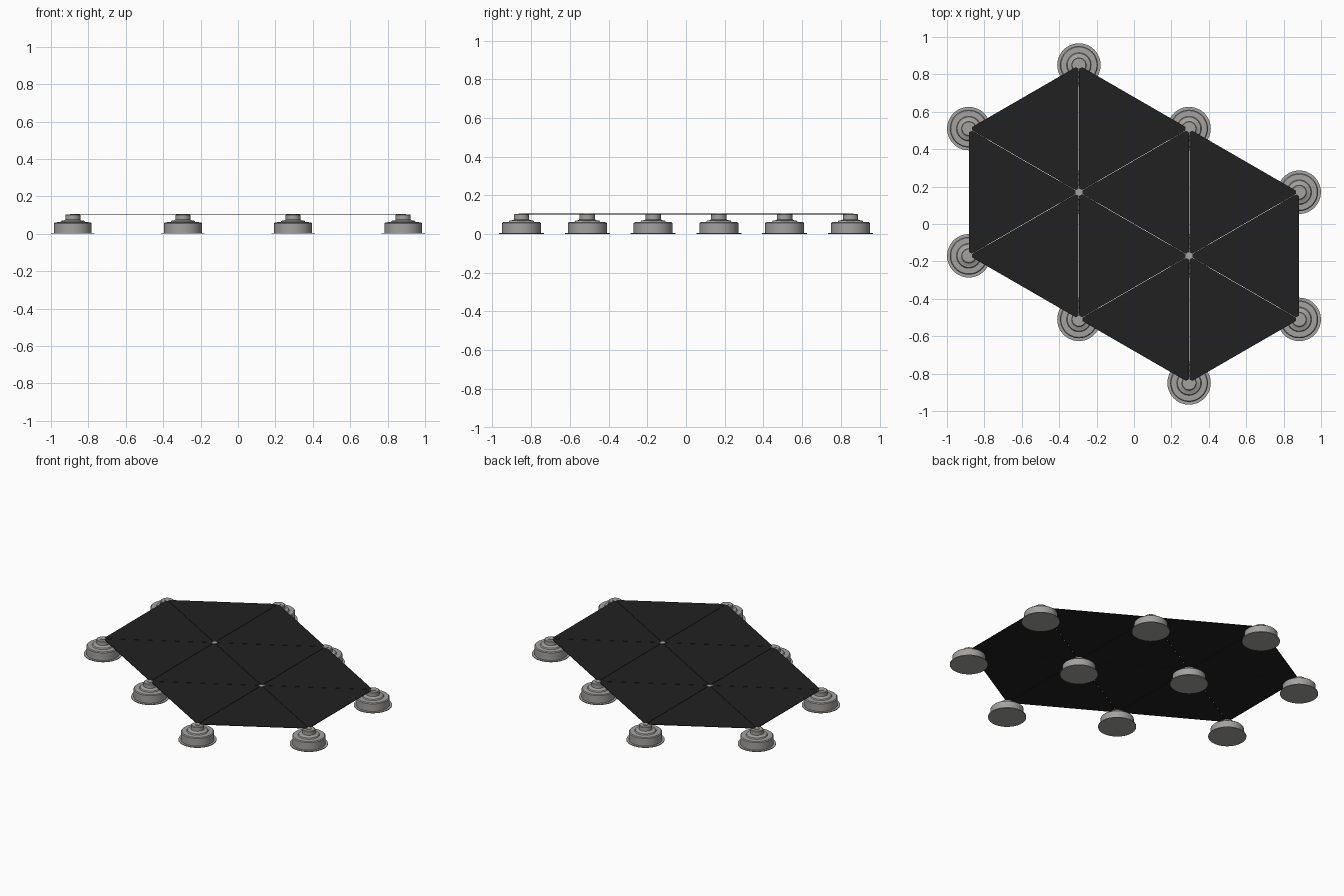
import bpy, bmesh, math
from mathutils import Vector

cube = bpy.data.objects.get("Cube")
if cube:
    bpy.data.objects.remove(cube, do_unlink=True)


def material(name, rgb):
    m = bpy.data.materials.new(name)
    m.use_nodes = True
    m.diffuse_color = (*rgb, 1)
    m.node_tree.nodes["Principled BSDF"].inputs["Base Color"].default_value = (*rgb, 1)
    return m


metal = material("warm grey metal", (0.37, 0.36, 0.35))
black = material("black panel", (0.015, 0.015, 0.015))

# Triangular lattice of support positions
PITCH = 0.68
DX = PITCH * math.sqrt(3) / 2
COLUMNS = {-1.5: (0.75, -0.25), -0.5: (1.25, 0.25, -0.75),
           0.5: (0.75, -0.25, -1.25), 1.5: (0.25, -0.75)}
points = [Vector((cx * DX, cy * PITCH, 0)) for cx, ys in COLUMNS.items() for cy in ys]

# Stepped foot: flange, drum, collar, post and locating pin (radius, height)
PROFILE = [(0.116, 0), (0.116, 0.005), (0.101, 0.005), (0.101, 0.056), (0.096, 0.061),
           (0.066, 0.062), (0.062, 0.069), (0.045, 0.072), (0.04, 0.076), (0.04, 0.1),
           (0.036, 0.103), (0.016, 0.103), (0.016, 0.106)]
SIDES = 48


def foot_mesh():
    bm = bmesh.new()
    rings = []
    for r, z in PROFILE:
        rings.append([bm.verts.new((r * math.cos(a), r * math.sin(a), z))
                      for a in (math.tau * i / SIDES for i in range(SIDES))])
    for low, high in zip(rings, rings[1:]):
        for i in range(SIDES):
            j = (i + 1) % SIDES
            bm.faces.new((low[i], low[j], high[j], high[i]))
    bm.faces.new(rings[0][::-1])
    bm.faces.new(rings[-1])
    mesh = bpy.data.meshes.new("foot")
    bm.to_mesh(mesh)
    bm.free()
    mesh.materials.append(metal)
    return mesh


foot = foot_mesh()
for i, p in enumerate(points):
    obj = bpy.data.objects.new(f"support_foot_{i + 1}", foot)
    obj.location = p
    bpy.context.collection.objects.link(obj)
    obj.select_set(True)
    bpy.context.view_layer.objects.active = obj
bpy.ops.object.shade_smooth_by_angle(angle=math.radians(30))

# Thin triangular panels with clipped corners and a narrow seam between them
GAP, CLIP, BOTTOM, TOP = 0.0012, 0.018, 0.102, 0.1055


def add_panel(index, tri):
    centre = sum(tri, Vector()) / 3
    inset = [p + (centre - p).normalized() * GAP * 2 for p in tri]
    outline = []
    for k, p in enumerate(inset):
        for q in (inset[k - 1], inset[(k + 1) % 3]):
            outline.append(p + (q - p).normalized() * CLIP)
    bm = bmesh.new()
    face = bm.faces.new([bm.verts.new((v.x, v.y, BOTTOM)) for v in outline])
    top = bmesh.ops.extrude_face_region(bm, geom=[face])
    bmesh.ops.translate(bm, vec=(0, 0, TOP - BOTTOM),
                        verts=[v for v in top["geom"] if isinstance(v, bmesh.types.BMVert)])
    if not any(f.normal.z < -0.9 for f in bm.faces):
        bm.faces.new([v for v in bm.verts if v.co.z < BOTTOM + 0.001])
    bmesh.ops.recalc_face_normals(bm, faces=bm.faces)
    mesh = bpy.data.meshes.new("panel")
    bm.to_mesh(mesh)
    bm.free()
    mesh.materials.append(black)
    bpy.context.collection.objects.link(bpy.data.objects.new(f"deck_panel_{index}", mesh))


# Every unit triangle of the lattice whose three corners carry a foot
def near(target):
    return next((p for p in points if (p - target).length < 0.01), None)


count = 0
for p in points:
    up = near(p + Vector((0, PITCH, 0)))
    if not up:
        continue
    for side in (1, -1):
        apex = near(p + Vector((side * DX, PITCH / 2, 0)))
        if apex:
            count += 1
            add_panel(count, [p, apex, up] if side > 0 else [p, up, apex])
